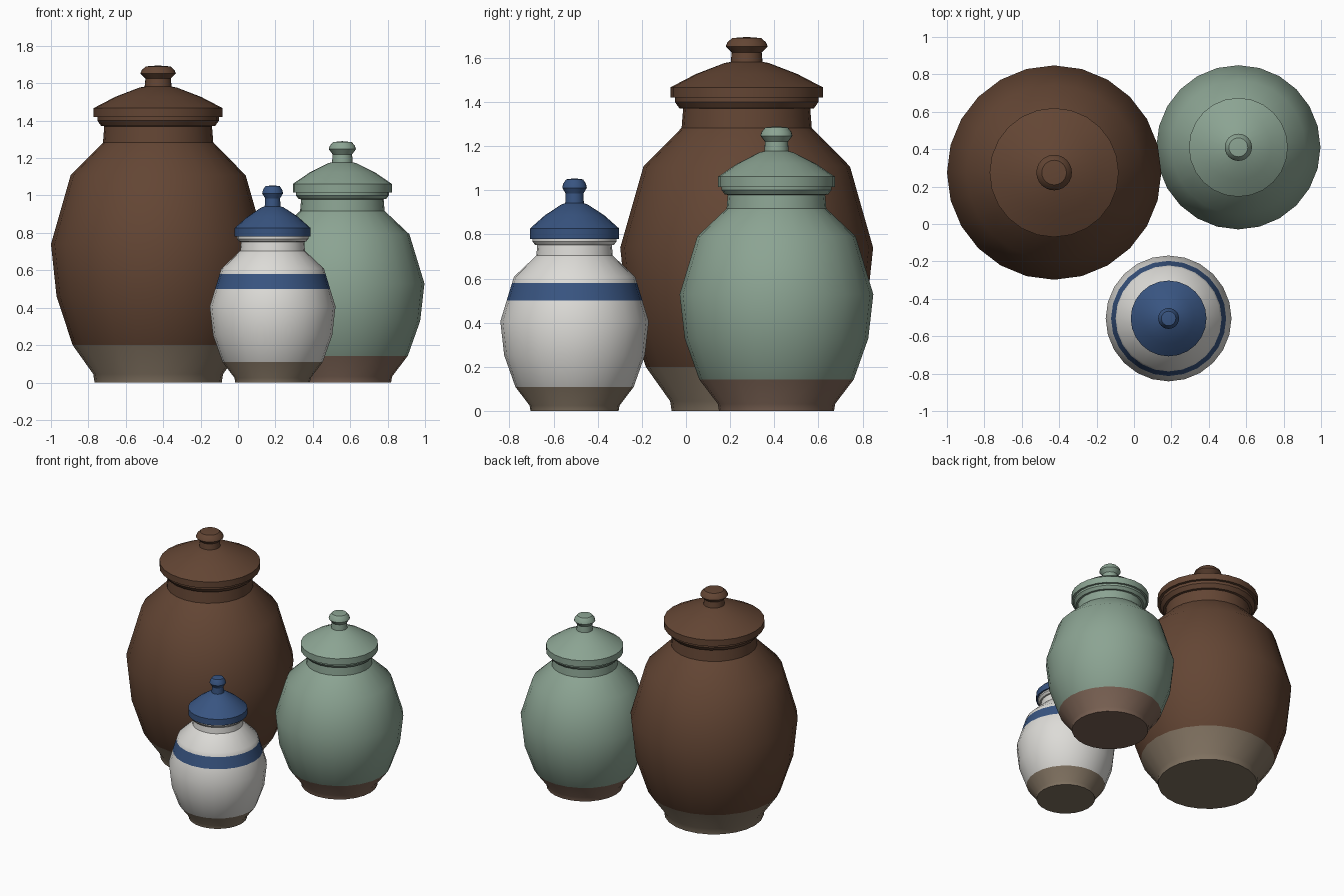
import bpy, bmesh, math

if "Cube" in bpy.data.objects:
    bpy.data.objects.remove(bpy.data.objects["Cube"])

SIDES = 24

# Shared profiles (radius, height) from axis to axis, at the size of the tall jar
BODY = [(0, 0), (0.34, 0), (0.347, 0.045), (0.457, 0.2), (0.543, 0.46), (0.573, 0.74),
        (0.468, 1.108), (0.295, 1.283), (0.288, 1.37), (0.305, 1.372), (0.325, 1.4),
        (0.325, 1.42), (0, 1.42)]
LID = [(0, 0), (0.345, 0), (0.345, 0.047), (0.23, 0.107), (0.1, 0.157), (0.072, 0.162),
       (0.068, 0.205), (0.095, 0.232), (0.088, 0.25), (0.066, 0.27), (0, 0.275)]


def material(name, rgb):
    m = bpy.data.materials.new(name)
    m.diffuse_color = (*rgb, 1)
    m.use_nodes = True
    m.node_tree.nodes["Principled BSDF"].inputs["Base Color"].default_value = m.diffuse_color
    return m


def lathe(name, profile, loc, mats, cuts=(), zones=()):
    """Spin a profile; zones are (low, high, material index) colour bands."""
    bm = bmesh.new()
    vs = [bm.verts.new((r, 0, z)) for r, z in profile]
    edges = [bm.edges.new(p) for p in zip(vs, vs[1:])]
    bmesh.ops.spin(bm, geom=vs + edges, cent=(0, 0, 0), axis=(0, 0, 1),
                   angle=math.tau, steps=SIDES)
    bmesh.ops.remove_doubles(bm, verts=bm.verts, dist=1e-4)
    for z in cuts:
        bmesh.ops.bisect_plane(bm, geom=bm.verts[:] + bm.edges[:] + bm.faces[:],
                               plane_co=(0, 0, z), plane_no=(0, 0, 1))
    bmesh.ops.recalc_face_normals(bm, faces=bm.faces)
    for f in bm.faces:
        z = f.calc_center_median().z
        for low, high, index in zones:
            if low <= z < high:
                f.material_index = index
    mesh = bpy.data.meshes.new(name)
    bm.to_mesh(mesh)
    bm.free()
    for m in mats:
        mesh.materials.append(m)
    ob = bpy.data.objects.new(name, mesh)
    ob.location = loc
    bpy.context.collection.objects.link(ob)
    bpy.ops.object.select_all(action='DESELECT')
    ob.select_set(True)
    bpy.context.view_layer.objects.active = ob
    bpy.ops.object.shade_smooth_by_angle(angle=math.radians(32))


def jar(name, x, y, wide, tall, glaze, clay, lid, band=None):
    """Lidded jar: body scaled both ways, lid scaled in width only."""
    body = [(r * wide, z * tall) for r, z in BODY]
    zones = [(-1, 0.2 * tall, 1)]
    if band:
        zones.append((*band, 2))
    lathe(name + "_body", body, (x, y, 0), [glaze, clay, lid], band or (), zones)
    lathe(name + "_lid", [(r * wide, z) for r, z in LID], (x, y, 1.42 * tall), [lid])


brown = material("brown_glaze", (0.125, 0.06, 0.034))
green = material("green_glaze", (0.26, 0.37, 0.29))
white = material("white_glaze", (0.72, 0.71, 0.68))
blue = material("blue_glaze", (0.04, 0.09, 0.22))
tan = material("tan_clay", (0.22, 0.17, 0.12))
red = material("red_clay", (0.20, 0.125, 0.09))

jar("tall_jar", -0.427, 0.275, 1.0, 1.0, brown, tan, brown)
jar("middle_jar", 0.558, 0.41, 0.766, 0.715, green, red, green)
jar("small_jar", 0.185, -0.505, 0.587, 0.549, white, tan, blue, band=(0.5, 0.58))
